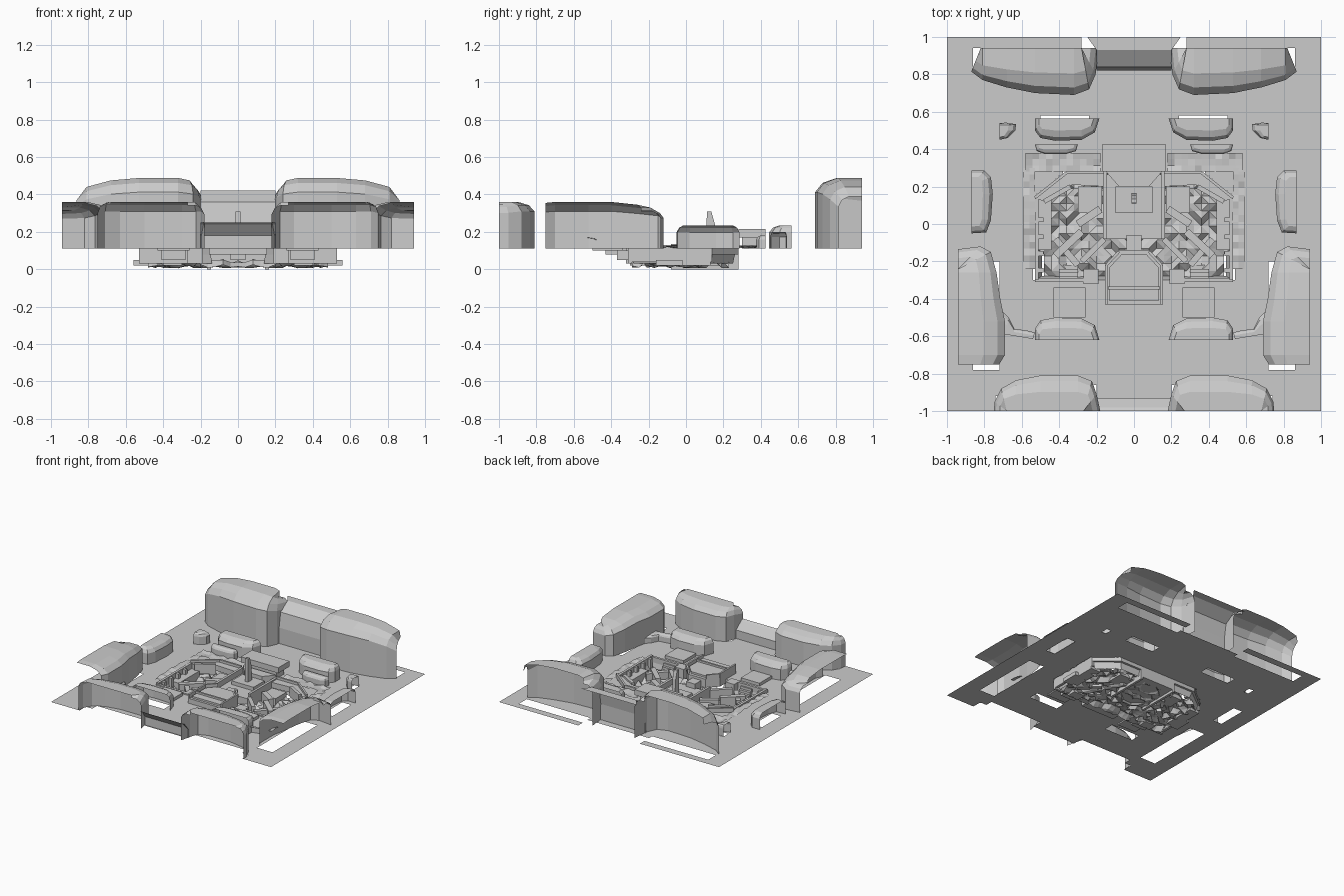
import bpy, bmesh, math, random
from mathutils import Vector, Matrix

random.seed(4)
G = 0.11  # ground level


def finish(name, bm, mirror=True):
    bmesh.ops.remove_doubles(bm, verts=bm.verts, dist=0.0005)
    bmesh.ops.recalc_face_normals(bm, faces=bm.faces)
    me = bpy.data.meshes.new(name)
    bm.to_mesh(me)
    bm.free()
    ob = bpy.data.objects.new(name, me)
    bpy.context.collection.objects.link(ob)
    if mirror:
        ob.modifiers.new("Mirror", 'MIRROR')
    return ob


def strip(name, rows, mirror=True):
    """Quad surface through equal-length rows of points."""
    bm = bmesh.new()
    vs = [[bm.verts.new(p) for p in r] for r in rows]
    for a, b in zip(vs, vs[1:]):
        for i in range(len(a) - 1):
            bm.faces.new((a[i], a[i + 1], b[i + 1], b[i]))
    return finish(name, bm, mirror)


def rock_shell(name, outline, s0, s1, h, wall=0.8):
    """Open-backed rock: upright wall along outline, rounding over to a spine."""
    a, b = Vector(s0), Vector(s1)
    rows = []
    for fz, t in ((0, 0), (wall, 0), (wall + (1 - wall) * 0.65, 0.16), (1, 0.46), (1, 1)):
        row = []
        for p in outline:
            q = Vector(p[:2])
            top = p[2] if len(p) > 2 else h
            u = max(0, min(1, (q - a).dot(b - a) / (b - a).length_squared))
            w = q.lerp(a.lerp(b, u), t)
            row.append((w.x, w.y, G + (top - G) * fz))
        rows.append(row)
    return strip(name, rows)


def prism(name, pts, z0, z1, mirror=False):
    bm = bmesh.new()
    f = bm.faces.new([bm.verts.new((x, y, z0)) for x, y in pts])
    r = bmesh.ops.extrude_face_region(bm, geom=[f])
    for v in r['geom']:
        if isinstance(v, bmesh.types.BMVert):
            v.co.z = z1
    if not any(f2 is f for f2 in bm.faces):
        bm.faces.new([v for v in bm.verts if abs(v.co.z - z0) < 1e-6])
    return finish(name, bm, mirror)


def box(name, x0, x1, y0, y1, z0, z1, mirror=True):
    return prism(name, [(x0, y0), (x1, y0), (x1, y1), (x0, y1)], z0, z1, mirror)


def bar(name, p, q, w, z0, z1):
    """Upright slab running from p to q, mirrored."""
    p, q = Vector(p), Vector(q)
    d = (q - p).normalized() * w / 2
    n = Vector((-d.y, d.x))
    return prism(name, [tuple(p + n), tuple(p - n), tuple(q - n), tuple(q + n)], z0, z1, True)


# ground sheet with openings under the rocks and over the pit
HOLES = [(0.72, 0.87, -0.78, -0.2), (0.28, 0.87, 0.83, 0.94), (0, 0.28, 0.88, 1),
         (0.24, 0.5, 0.5, 0.57), (0.24, 0.5, -0.62, -0.55), (0.78, 0.87, 0.0, 0.24),
         (0.67, 0.72, 0.48, 0.53), (0, 0.2, -1, -0.94), (0.2, 0.68, -1, -0.86),
         (0.68, 0.75, -1, -0.93), (0, 0.36, -0.3, 0.27), (0.36, 0.53, -0.3, 0.14)]
bm = bmesh.new()
bmesh.ops.create_grid(bm, x_segments=100, y_segments=100, size=1)
gone = []
for f in bm.faces:
    c = f.calc_center_median()
    x, y = abs(c.x), c.y
    if any(a < x < b and s < y < t for a, b, s, t in HOLES) or \
            (0.36 < x < 0.53 and 0.1 < y < 0.28 - (x - 0.36) * 0.82):
        gone.append(f)
bmesh.ops.delete(bm, geom=gone, context='FACES')
bmesh.ops.translate(bm, verts=bm.verts, vec=(0, 0, G))
finish("ground", bm, False)

# big cliffs around the border
rock_shell("back_cliff", [(0.87, 0.815, 0.39), (0.81, 0.77, 0.44), (0.68, 0.73, 0.475),
           (0.53, 0.70), (0.32, 0.69), (0.24, 0.72, 0.475), (0.205, 0.80, 0.45), (0.19, 0.94, 0.43)],
           (0.28, 0.94), (0.82, 0.94), 0.488)
rock_shell("side_cliff", [(0.72, -0.75, 0.355), (0.69, -0.70), (0.69, -0.52), (0.715, -0.40),
           (0.735, -0.26, 0.345), (0.765, -0.15, 0.33), (0.82, -0.12, 0.315), (0.94, -0.135, 0.31)],
           (0.94, -0.75), (0.94, -0.24), 0.36)
rock_shell("front_cliff", [(0.75, -1, 0.35), (0.745, -0.95, 0.35), (0.71, -0.88), (0.63, -0.835),
           (0.5, -0.81), (0.3, -0.81), (0.225, -0.84), (0.2, -0.91), (0.18, -1, 0.34)],
           (0.27, -1), (0.68, -1), 0.36)

# low saddles joining the cliff pairs
strip("back_saddle", [[(0, y, z), (w, y, z)] for y, z, w in
      ((0.82, G, 0.21), (0.82, 0.24, 0.2), (0.84, 0.36, 0.2), (0.93, 0.42, 0.2), (1.0, 0.42, 0.25))])
strip("front_saddle", [[(0, y, z), (w, y, z)] for y, z, w in
      ((-0.93, G, 0.2), (-0.93, 0.18, 0.2), (-0.98, 0.24, 0.2), (-1.0, 0.25, 0.2))])

# boulders
rock_shell("back_boulder", [(0.53, 0.565), (0.53, 0.5), (0.5, 0.46), (0.42, 0.445), (0.28, 0.45),
           (0.21, 0.49), (0.185, 0.565)], (0.25, 0.565), (0.48, 0.565), 0.235, 0.7)
rock_shell("front_boulder", [(0.53, -0.62), (0.53, -0.56), (0.5, -0.515), (0.42, -0.5), (0.28, -0.505),
           (0.21, -0.54), (0.185, -0.62)], (0.25, -0.62), (0.48, -0.62), 0.235, 0.7)
rock_shell("side_boulder", [(0.87, -0.05), (0.79, -0.045), (0.765, 0.02), (0.755, 0.16), (0.765, 0.25),
           (0.8, 0.285), (0.87, 0.285)], (0.87, 0.03), (0.87, 0.21), 0.235, 0.7)
rock_shell("small_boulder", [(0.72, 0.45), (0.675, 0.46), (0.635, 0.50), (0.63, 0.535), (0.72, 0.54)],
           (0.72, 0.48), (0.72, 0.52), 0.2, 0.7)
rock_shell("corner_ledge", [(0.53, -0.58), (0.57, -0.57), (0.64, -0.56), (0.67, -0.5), (0.70, -0.47)],
           (0.54, -0.615), (0.72, -0.585), 0.17, 0.7)
rock_shell("rear_ledge_rock", [(0.53, 0.425), (0.52, 0.39), (0.48, 0.375), (0.36, 0.375), (0.31, 0.39),
           (0.3, 0.425)], (0.34, 0.425), (0.49, 0.425), 0.18, 0.7)

# sunken pit: wall and uneven floor
rim = [(0, 0.27), (0.36, 0.27), (0.53, 0.14), (0.53, -0.3), (0.15, -0.3)]
strip("pit_wall", [[(x * k, y * k, z) for x, y in rim] for k, z in ((1, G), (0.97, 0.08), (0.93, 0.03))])
xs, ys = [0.04 * i for i in range(13)], [-0.29 + 0.04 * i for i in range(14)]
bm = bmesh.new()
vs = [[bm.verts.new((x, y, random.uniform(0.005, 0.055))) for x in xs] for y in ys]
for j in range(len(ys) - 1):
    for i in range(len(xs) - 1):
        if xs[i + 1] * 0.8 + ys[j + 1] < 0.56:
            bm.faces.new((vs[j][i], vs[j][i + 1], vs[j + 1][i + 1], vs[j + 1][i]))
bmesh.ops.triangulate(bm, faces=bm.faces)
finish("pit_floor", bm)

# rough patches of raised soil beside the pit
for n, (x0, x1, y0, y1) in {"rear_soil": (0.18, 0.58, 0.28, 0.38), "side_soil": (0.53, 0.59, -0.24, 0.3)}.items():
    nx, ny = max(2, round((x1 - x0) / 0.035)), max(2, round((y1 - y0) / 0.035))
    strip(n, [[(x0 + (x1 - x0) * i / nx, y0 + (y1 - y0) * j / ny, G + random.uniform(0.001, 0.02))
               for i in range(nx + 1)] for j in range(ny + 1)])

# rear ledge following the rim, with parapets
prism("rear_ledge", [(0.16, 0.28), (0.36, 0.28), (0.53, 0.14), (0.48, 0.12), (0.33, 0.21), (0.16, 0.2)],
      0.08, 0.125, True)
bar("diagonal_parapet", (0.34, 0.20), (0.48, 0.12), 0.025, 0.06, 0.14)
bar("rear_parapet", (0.16, 0.275), (0.36, 0.275), 0.015, 0.11, 0.145)
bar("corner_parapet", (0.36, 0.275), (0.53, 0.14), 0.015, 0.11, 0.145)

# central room, pillar and raised rear slab
box("room_floor", 0, 0.16, -0.08, 0.28, 0.02, 0.09)
bar("room_side_wall", (0.155, -0.08), (0.155, 0.28), 0.02, 0.0, 0.135)
box("room_step", 0, 0.1, 0.06, 0.2, 0.09, 0.12)
prism("room_apron", [(0, 0.28), (0.15, 0.28), (0.08, 0.2), (0, 0.2)], 0.09, 0.15, True)
box("rear_slab", 0, 0.17, 0.28, 0.425, 0.17, 0.215)
box("rear_slab_base", 0, 0.14, 0.30, 0.40, 0.11, 0.17)
strip("pillar", [[(sx * 0.014, y, z) for sx, y in ((-1, a), (1, a), (1, b), (-1, b), (-1, a))]
      for z, a, b in ((0.1, 0.11, 0.165), (0.24, 0.11, 0.155), (0.31, 0.112, 0.135), (0.31, 0.123, 0.124))], False)

# front platform with raised edges
octo = [(0, -0.43), (0.155, -0.43), (0.155, -0.22), (0.08, -0.14), (0, -0.14)]
prism("front_platform", octo, 0.08, 0.15, True)
prism("front_platform_deck", [(x * 0.85, -0.3 + (y + 0.3) * 0.85) for x, y in octo], 0.15, 0.165, True)
bar("platform_side_rail", (0.148, -0.43), (0.148, -0.22), 0.014, 0.15, 0.185)
bar("platform_diagonal_rail", (0.148, -0.22), (0.08, -0.147), 0.014, 0.15, 0.185)
box("platform_sill", 0, 0.14, -0.35, -0.335, 0.165, 0.18)
box("platform_link", 0, 0.04, -0.14, -0.06, 0.05, 0.13)

# side trenches: diagonal walls, blocks and steps
for n, p, q, w, z0, z1 in (
        ("inner_diagonal_wall", (0.16, -0.08), (0.28, -0.2), 0.03, 0.02, 0.11),
        ("outer_diagonal_wall", (0.28, -0.04), (0.42, -0.17), 0.04, 0.02, 0.1),
        ("cross_wall", (0.3, -0.22), (0.42, -0.08), 0.035, 0.03, 0.09),
        ("upper_cross_wall", (0.18, 0.08), (0.30, 0.0), 0.04, 0.02, 0.1),
        ("side_wall", (0.52, -0.3), (0.52, 0.14), 0.02, 0.04, 0.13),
        ("front_wall", (0.2, -0.3), (0.53, -0.3), 0.02, 0.03, 0.12)):
    bar(n, p, q, w, z0, z1)
box("side_terrace", 0.44, 0.53, -0.14, 0.13, 0.02, 0.085)
box("mid_terrace", 0.17, 0.3, 0.06, 0.2, 0.02, 0.08)
box("side_footing", 0.48, 0.56, -0.16, -0.02, 0.02, 0.05)
box("front_block", 0.26, 0.43, -0.5, -0.34, 0.1, 0.135)
box("front_block_foot", 0.28, 0.41, -0.37, -0.3, 0.05, 0.1)
box("centre_block", 0.19, 0.27, -0.32, -0.24, 0.03, 0.12)
for i in range(4):
    box("trench_step", 0.3, 0.4, -0.3 + i * 0.02, -0.28 + i * 0.02, 0.02, 0.1 - i * 0.02)
    box("wall_post", 0.485, 0.51, -0.26 + i * 0.09, -0.235 + i * 0.09, 0.05, 0.125)
